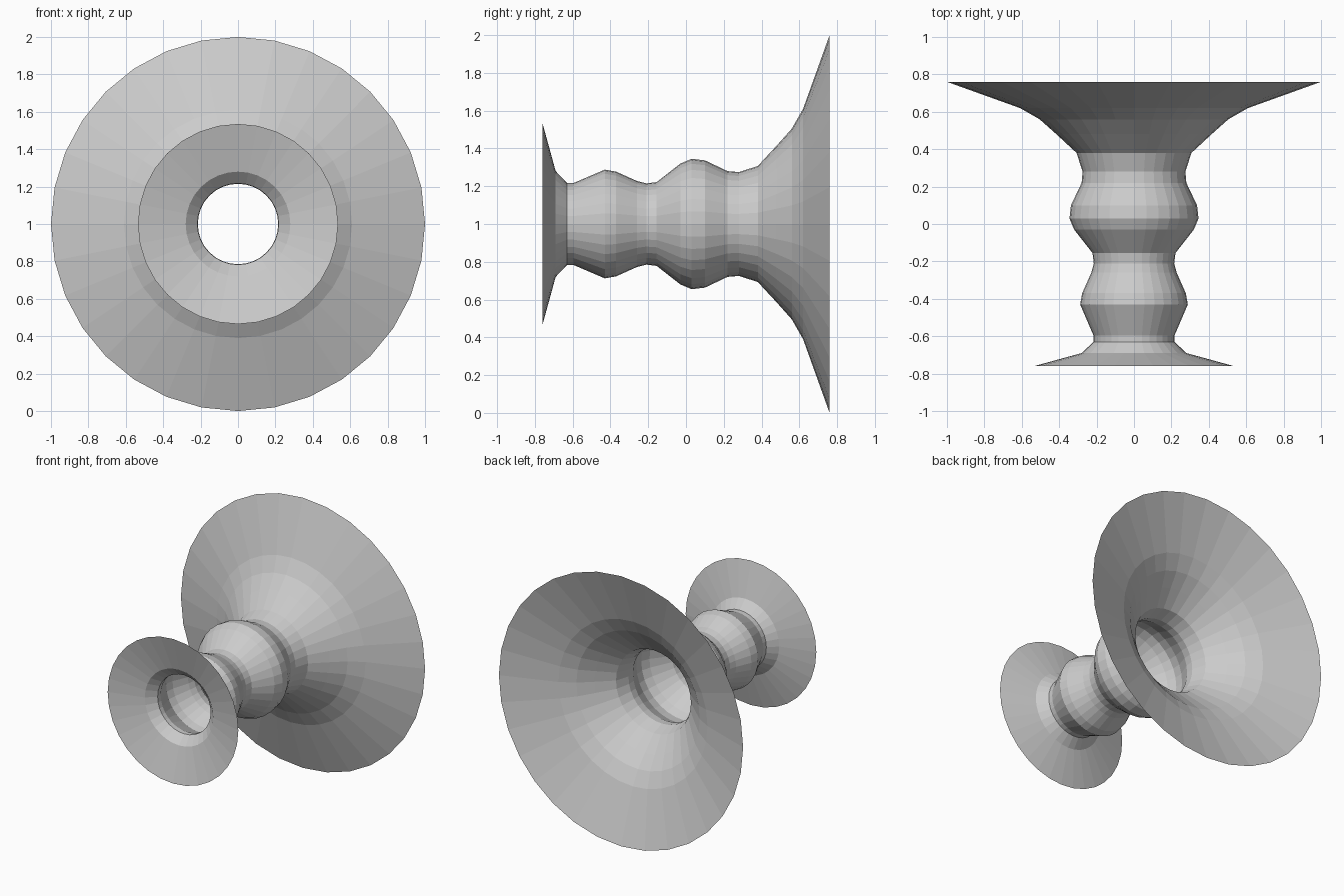
import bpy, bmesh
from math import sin, cos, tau

if "Cube" in bpy.data.objects:
    bpy.data.objects.remove(bpy.data.objects["Cube"])

SIDES = 32
AXIS_Z = 1.0

# Profile of the open spool: (position along y, radius)
profile = [
    (-0.76, 0.535), (-0.69, 0.28), (-0.63, 0.217), (-0.595, 0.217),
    (-0.43, 0.288), (-0.37, 0.277), (-0.26, 0.228), (-0.21, 0.215),
    (-0.155, 0.222), (-0.03, 0.32), (0.03, 0.345), (0.10, 0.337),
    (0.22, 0.28), (0.28, 0.275), (0.38, 0.307), (0.48, 0.415),
    (0.56, 0.505), (0.62, 0.61), (0.76, 1.0),
]

# Revolve the profile around the y axis as a thin open shell
bm = bmesh.new()
rings = [[bm.verts.new((r * sin(tau * i / SIDES), y, AXIS_Z + r * cos(tau * i / SIDES)))
          for i in range(SIDES)] for y, r in profile]
for a, b in zip(rings, rings[1:]):
    for i in range(SIDES):
        j = (i + 1) % SIDES
        bm.faces.new((a[i], b[i], b[j], a[j]))
bmesh.ops.recalc_face_normals(bm, faces=bm.faces)

mesh = bpy.data.meshes.new("flared_spool")
bm.to_mesh(mesh)
bm.free()
bpy.context.collection.objects.link(bpy.data.objects.new("flared_spool", mesh))
